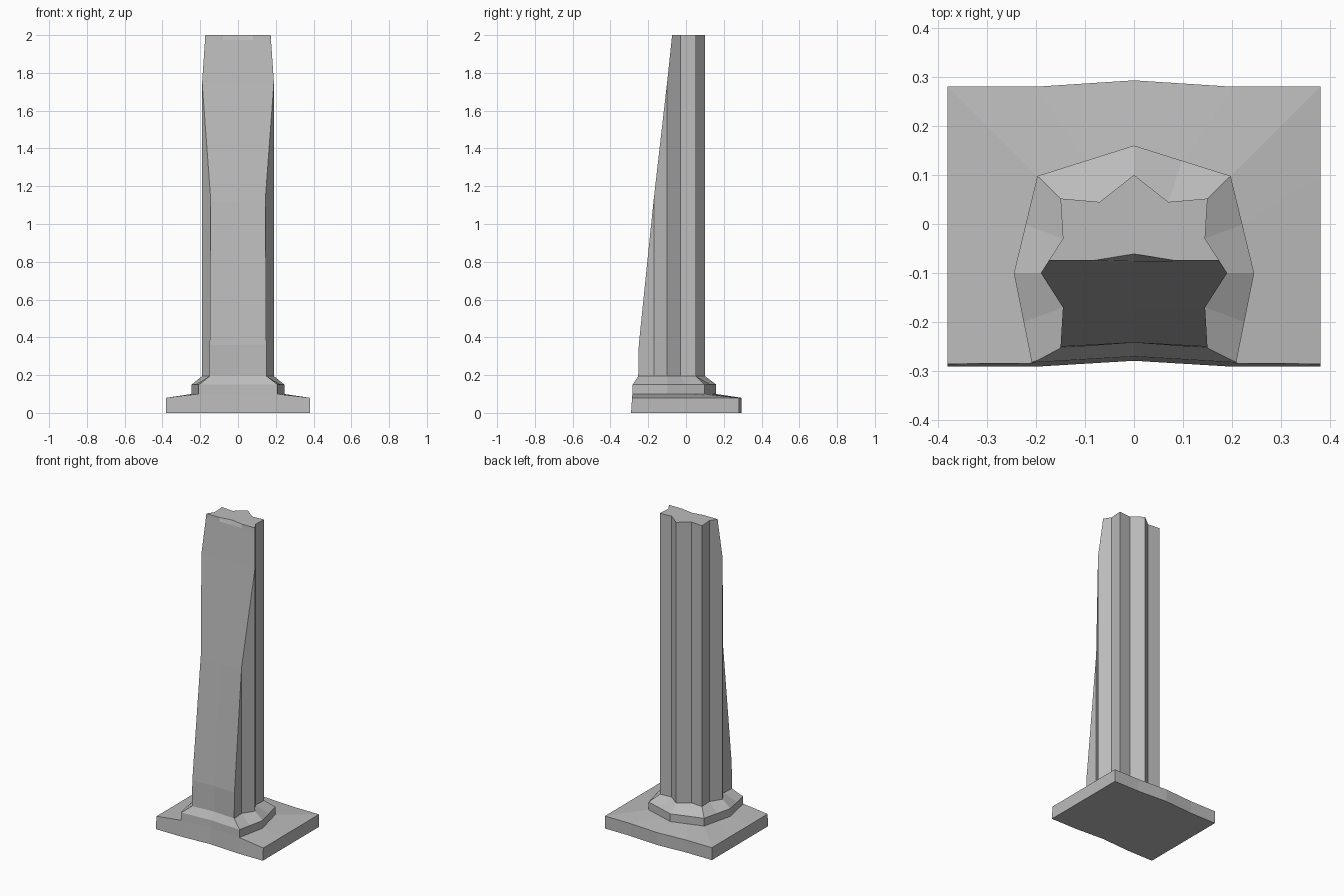
import bpy
import bmesh

cube = bpy.data.objects.get("Cube")
if cube:
    bpy.data.objects.remove(cube, do_unlink=True)

stone = bpy.data.materials.new("grey stone")
stone.use_nodes = True
stone.diffuse_color = (0.5, 0.5, 0.5, 1)
stone.node_tree.nodes["Principled BSDF"].inputs["Base Color"].default_value = (0.5, 0.5, 0.5, 1)


def make_object(name, bm):
    bmesh.ops.recalc_face_normals(bm, faces=bm.faces)
    mesh = bpy.data.meshes.new(name)
    bm.to_mesh(mesh)
    bm.free()
    mesh.materials.append(stone)
    obj = bpy.data.objects.new(name, mesh)
    bpy.context.collection.objects.link(obj)
    return obj


def loft(name, rings):
    """Closed solid through rings of equal length."""
    bm = bmesh.new()
    loops = [[bm.verts.new(p) for p in ring] for ring in rings]
    for low, high in zip(loops, loops[1:]):
        for i in range(len(low)):
            j = (i + 1) % len(low)
            bm.faces.new((low[i], low[j], high[j], high[i]))
    bm.faces.new(loops[0][::-1])
    bm.faces.new(loops[-1])
    return make_object(name, bm)


def mirrored(half):
    """Complete an outline running from back centre to front centre."""
    return half + [(-x, y) for x, y in half[-2:0:-1]]


def at(outline, z):
    return [(x, y, z) for x, y in outline]


# Plan outlines, sixteen points each
star = mirrored([(0, .10), (.07, .045), (.15, .052), (.145, -.03), (.19, -.10),
                 (.145, -.17), (.15, -.255), (.07, -.25), (0, -.30)])
corners = [(0, .16), (.197, .098), (.245, -.10), (.205, -.30), (0, -.36)]
half = [corners[0]]
for a, b in zip(corners, corners[1:]):
    half += [((a[0] + b[0]) / 2, (a[1] + b[1]) / 2), b]
octagon = mirrored(half)
slab = mirrored([(0, .293), (.2, .28), (.38, .28), (.38, .10), (.38, -.10),
                 (.38, -.25), (.38, -.4), (.2, -.4), (0, -.4)])

# Plinth, collar and fluted shaft
plinth = loft("plinth", [at(slab, 0), at(slab, .08), at(octagon, .1)])
collar = loft("collar", [at(octagon, .1), at(octagon, .15), at(star, .195)])
shaft = loft("fluted_shaft", [at(star, .195), at(star, 2)])

# Sheared front: height, depth, hollow at the centre and its half width
shear = [(-.1, -.291, .012, .2), (0, -.291, .012, .2), (.1, -.284, .012, .2),
         (.15, -.282, .012, .2), (.195, -.253, .012, .15), (.36, -.25, .008, .15),
         (1.12, -.172, 0, .15), (1.75, -.1, 0, .1), (1.975, -.076, 0, .08),
         (2, -.074, .013, .08), (2.1, -.074, .013, .08)]
rings = []
for z, y, hollow, w in shear:
    rings.append([(-.6, -.6, z), (.6, -.6, z), (.6, y, z), (w, y, z),
                  (0, y + hollow, z), (-w, y, z), (-.6, y, z)])
cutter = loft("front_cutter", rings)
cutter.hide_render = True
cutter.hide_viewport = False

# Cut every part, then drop the hidden caps where parts meet
joints = {plinth: (.1,), collar: (.1, .195), shaft: (.195,)}
for obj in joints:
    mod = obj.modifiers.new("front cut", 'BOOLEAN')
    mod.operation = 'DIFFERENCE'
    mod.solver = 'EXACT'
    mod.object = cutter
bpy.context.view_layer.update()
for obj, heights in joints.items():
    graph = bpy.context.evaluated_depsgraph_get()
    cut = bpy.data.meshes.new_from_object(obj.evaluated_get(graph))
    obj.modifiers.clear()
    bm = bmesh.new()
    bm.from_mesh(cut)
    caps = [f for f in bm.faces
            if any(all(abs(v.co.z - h) < .0005 for v in f.verts) for h in heights)]
    bmesh.ops.delete(bm, geom=caps, context='FACES')
    bm.to_mesh(cut)
    bm.free()
    cut.name = obj.name
    obj.data = cut
bpy.data.objects.remove(cutter, do_unlink=True)
